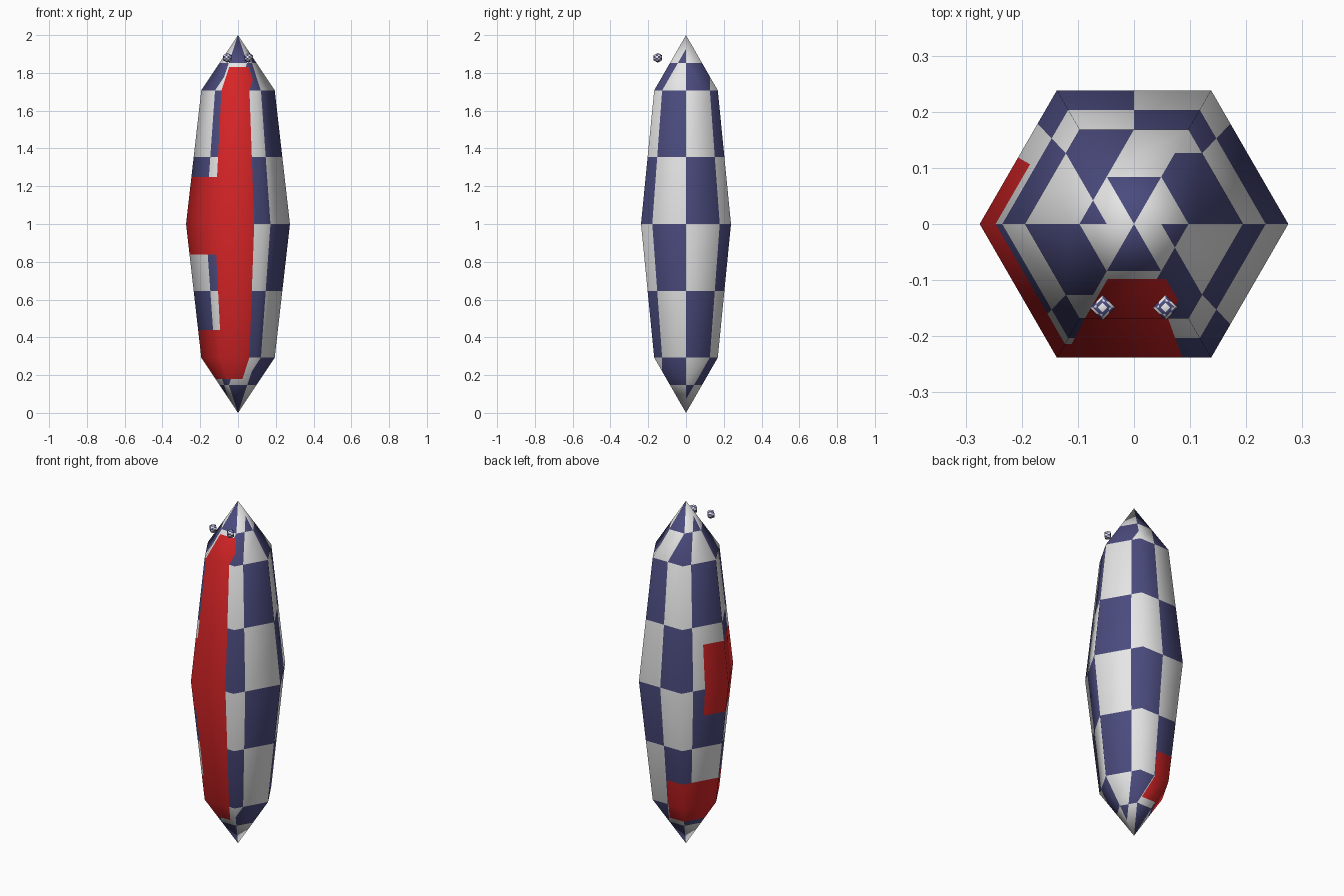
import bpy, math
from mathutils import Vector

if "Cube" in bpy.data.objects:
    bpy.data.objects.remove(bpy.data.objects["Cube"])


def material(name, rgb):
    m = bpy.data.materials.new(name)
    m.diffuse_color = (*rgb, 1)
    m.use_nodes = True
    m.node_tree.nodes["Principled BSDF"].inputs["Base Color"].default_value = m.diffuse_color
    return m


MATS = [material("off white", (0.79, 0.79, 0.79)),
        material("slate blue", (0.07, 0.07, 0.21)),
        material("red", (0.68, 0.018, 0.02))]

# Painted red panels on the body: u0, u1 around, v0, v1 upward
RED = [(0.675, 0.802, 0.154, 0.855),
       (0.417, 0.675, 0.443, 0.588),
       (0.254, 0.675, 0.154, 0.302)]


def clip(poly, keep):
    """Clip a convex 2D polygon to the side where keep(p) >= 0."""
    out = []
    for a, b in zip(poly, poly[1:] + poly[:1]):
        da, db = keep(a), keep(b)
        if da >= -1e-9:
            out.append(a)
        if (da > 1e-9 and db < -1e-9) or (da < -1e-9 and db > 1e-9):
            k = da / (da - db)
            out.append((a[0] + k * (b[0] - a[0]), a[1] + k * (b[1] - a[1])))
    return out


def cuts(lo, hi, marks):
    return [lo] + sorted(m for m in marks if lo + 1e-6 < m < hi - 1e-6) + [hi]


def checker_spheroid(name, segs, rings, rx, rz, centre, panels=()):
    """Low-poly spheroid with an 8 x 8 checker and painted panels cut in."""
    centre = Vector(centre)
    marks_u = {i / 8 for i in range(9)} | {p for r in panels for p in r[:2]}
    marks_v = {i / 8 for i in range(9)} | {p for r in panels for p in r[2:]}
    verts, lookup, faces, colours = [], {}, [], []

    def point(i, j):
        a, t = math.tau * i / segs, math.pi * j / rings
        return Vector((rx * math.sin(t) * math.cos(a),
                       rx * math.sin(t) * math.sin(a), -rz * math.cos(t)))

    def index(p):
        key = tuple(round(c, 5) for c in p)
        if key not in lookup:
            lookup[key] = len(verts)
            verts.append(p)
        return lookup[key]

    for i in range(segs):
        for j in range(rings):
            a, b, c, d = point(i, j), point(i + 1, j), point(i + 1, j + 1), point(i, j + 1)

            def place(f, t):
                if j == 0:               # bottom cap, slanted columns
                    return c + (1 - f) * (d - c) + (1 - t) * (a - c)
                if j == rings - 1:       # top cap, slanted columns
                    return a + f * (b - a) + t * (d - a)
                return a.lerp(b, f).lerp(d.lerp(c, f), t)

            us = cuts(i / segs, (i + 1) / segs, marks_u)
            vs = cuts(j / rings, (j + 1) / rings, marks_v)
            for u0, u1 in zip(us, us[1:]):
                for v0, v1 in zip(vs, vs[1:]):
                    cell = [(u * segs - i, v * rings - j) for u, v in
                            ((u0, v0), (u1, v0), (u1, v1), (u0, v1))]
                    if j == 0:
                        cell = clip(cell, lambda p: p[0] + p[1] - 1)
                    elif j == rings - 1:
                        cell = clip(cell, lambda p: 1 - p[0] - p[1])
                    ids = list(dict.fromkeys(index(place(*p)) for p in cell))
                    if len(ids) < 3:
                        continue
                    u, v = (u0 + u1) / 2, (v0 + v1) / 2
                    colour = 1 - (int(u * 8) + int(v * 8)) % 2
                    if any(r[0] < u < r[1] and r[2] < v < r[3] for r in panels):
                        colour = 2
                    faces.append(ids)
                    colours.append(colour)

    me = bpy.data.meshes.new(name)
    me.from_pydata([p + centre for p in verts], [], faces)
    for m in MATS:
        me.materials.append(m)
    for poly, colour in zip(me.polygons, colours):
        poly.material_index = colour
        poly.use_smooth = True
    # smooth shading that ignores the paint cuts
    me.normals_split_custom_set_from_vertices(
        [Vector((p.x / rx**2, p.y / rx**2, p.z / rz**2)).normalized() for p in verts])
    ob = bpy.data.objects.new(name, me)
    bpy.context.collection.objects.link(ob)
    return ob


# Body
checker_spheroid("body", 6, 4, 0.275, 1.0, (0, 0, 1), RED)

# Eyes, floating in front of the tip
for side, x in (("left", -0.056), ("right", 0.056)):
    checker_spheroid("eye_" + side, 4, 3, 0.026, 0.026, (x, -0.149, 1.88))
